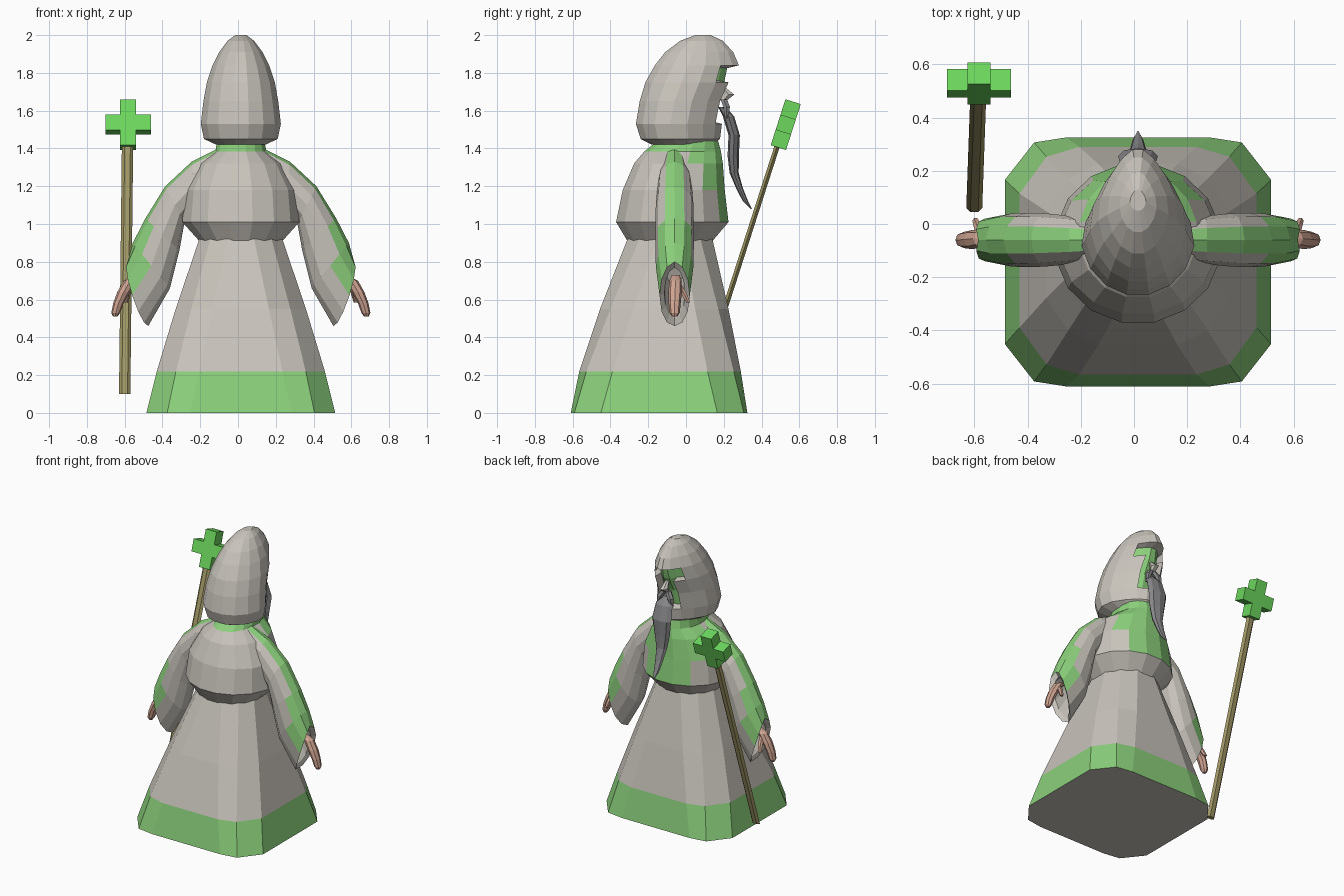
import bpy, bmesh, math
from mathutils import Vector, Matrix

if "Cube" in bpy.data.objects:
    bpy.data.objects.remove(bpy.data.objects["Cube"])

CX = 0.015  # body centre line


def material(name, rgb):
    m = bpy.data.materials.new(name)
    m.diffuse_color = (*rgb, 1)
    m.use_nodes = True
    m.node_tree.nodes["Principled BSDF"].inputs["Base Color"].default_value = m.diffuse_color
    return m


GREY = material("grey_cloth", (0.58, 0.55, 0.50))
GREEN = material("green_trim", (0.26, 0.63, 0.20))
BRIGHT = material("bright_green", (0.15, 0.68, 0.11))
SKIN = material("skin", (0.64, 0.38, 0.29))
WOOD = material("wood", (0.35, 0.31, 0.13))
BEARD = material("beard_grey", (0.24, 0.24, 0.25))


def finish(bm, name, mats):
    bmesh.ops.recalc_face_normals(bm, faces=bm.faces)
    me = bpy.data.meshes.new(name)
    bm.to_mesh(me)
    bm.free()
    for m in mats:
        me.materials.append(m)
    ob = bpy.data.objects.new(name, me)
    bpy.context.collection.objects.link(ob)
    return ob


def loft(rings, rule=None):
    """Skin closed rings of points; rule(ring, step, centre) gives the material."""
    bm = bmesh.new()
    vs = [[bm.verts.new(p) for p in r] for r in rings]
    n = len(rings[0])
    for i in range(len(rings) - 1):
        for j in range(n):
            k = (j + 1) % n
            f = bm.faces.new((vs[i][j], vs[i][k], vs[i + 1][k], vs[i + 1][j]))
            if rule:
                f.material_index = int(rule(i, j, f.calc_center_median()))
    bm.faces.new(vs[0][::-1])
    bm.faces.new(vs[-1])
    return bm


def oval(z, hx, y0, y1, n=16, narrow=0.0):
    """Level oval ring, optionally narrowed towards the face side (+y)."""
    pts = []
    for j in range(n):
        t = 2 * math.pi * (j + 0.5) / n
        w = hx * (1 - narrow * max(0, math.sin(t)))
        k = math.sin(t) / math.cos(math.pi / n)
        pts.append((CX + w * math.cos(t) / math.cos(math.pi / n),
                    (y0 + y1) / 2 + (y1 - y0) / 2 * k, z))
    return pts


def tube(name, path, mat, n=8):
    """Tapered tube through (x, y, z, rx, ry), level rings."""
    rings = [[(x + rx * math.cos(2 * math.pi * j / n),
               y + ry * math.sin(2 * math.pi * j / n), z) for j in range(n)]
             for x, y, z, rx, ry in path]
    return finish(loft(rings), name, [mat])


# Skirt: square hem with cut corners, turning round at the waist
HEM = [(1, 0.66), (0.78, 0.96), (0.54, 1)]
WAIST = [(1, 0.3), (0.74, 0.72), (0.32, 1)]


def skirt_ring(z, hx, y0, y1, f):
    q = [((1 - f) * a[0] + f * b[0], (1 - f) * a[1] + f * b[1]) for a, b in zip(HEM, WAIST)]
    full = (q + [(-x, y) for x, y in q[::-1]] + [(-x, -y) for x, y in q]
            + [(x, -y) for x, y in q[::-1]])
    return [(CX + hx * x, (y0 + y1) / 2 + (y1 - y0) / 2 * y, z) for x, y in full]


skirt = [skirt_ring(0, 0.50, -0.61, 0.325, 0), skirt_ring(0.22, 0.445, -0.565, 0.29, 0.2),
         skirt_ring(0.55, 0.345, -0.455, 0.225, 0.5), skirt_ring(0.92, 0.22, -0.31, 0.14, 1)]
finish(loft(skirt, lambda i, j, c: i == 0), "skirt", [GREY, GREEN])

# Torso with overhanging waist, green collar and chest panel
torso = [oval(0.91, 0.22, -0.31, 0.14), oval(1.01, 0.31, -0.37, 0.225),
         oval(1.18, 0.295, -0.335, 0.205), oval(1.32, 0.22, -0.275, 0.195),
         oval(1.385, 0.135, -0.22, 0.185), oval(1.44, 0.125, -0.15, 0.17)]


def torso_rule(i, j, c):
    if i == 4:
        return True
    side = 0.21 if i >= 2 else 0.14
    return i >= 1 and c.y > 0.02 and abs(c.x - CX) < side


finish(loft(torso, torso_rule), "torso", [GREY, GREEN])

# Hood: leaning forward, narrowed at the front, with a sunken face opening
hood_rows = [(1.42, 0.13, -0.18, 0.15), (1.45, 0.195, -0.24, 0.18), (1.53, 0.212, -0.265, 0.19),
             (1.65, 0.198, -0.245, 0.215), (1.75, 0.18, -0.215, 0.262), (1.84, 0.15, -0.165, 0.28),
             (1.91, 0.115, -0.11, 0.25), (1.97, 0.07, -0.03, 0.195), (2.0, 0.03, 0.05, 0.13)]
bm = loft([oval(*r, narrow=0.35) for r in hood_rows])
opening = [f for f in bm.faces if 1.5 < f.calc_center_median().z < 1.82
           and f.calc_center_median().y > 0.1 and abs(f.calc_center_median().x - CX) < 0.1]
bmesh.ops.recalc_face_normals(bm, faces=bm.faces)
bmesh.ops.inset_region(bm, faces=opening, thickness=0.015, depth=0)
for f in opening:
    f.material_index = 1
for v in {v for f in opening for v in f.verts}:
    v.co.y -= 0.06
finish(bm, "hood", [GREY, GREEN])

# Nose, moustache and beard
tube("nose", [(CX, 0.19, 1.73, 0.012, 0.012), (CX, 0.225, 1.685, 0.026, 0.035),
              (CX, 0.2, 1.655, 0.02, 0.02)], GREY, 6)
for s in (-1, 1):
    tube("moustache", [(CX + s * 0.015, 0.2, 1.66, 0.02, 0.02),
                       (CX + s * 0.04, 0.215, 1.62, 0.025, 0.02),
                       (CX + s * 0.055, 0.215, 1.56, 0.008, 0.01)], BEARD, 6)
tube("beard", [(CX, 0.19, 1.62, 0.04, 0.02), (CX, 0.225, 1.57, 0.065, 0.03),
               (CX, 0.255, 1.47, 0.075, 0.03), (CX, 0.25, 1.36, 0.06, 0.03),
               (CX, 0.255, 1.27, 0.042, 0.024), (CX, 0.283, 1.19, 0.03, 0.018),
               (CX, 0.315, 1.12, 0.02, 0.014), (CX, 0.345, 1.08, 0.004, 0.004)], BEARD)

# Sleeves: (outer x, z), (inner x, z), half depth, forward bulge of the section
SLEEVE = [((0.11, 1.405), (0.11, 1.20), 0.07, 0), ((0.26, 1.33), (0.24, 1.08), 0.09, 0),
          ((0.40, 1.20), (0.30, 1.0), 0.10, 0), ((0.505, 1.03), (0.325, 0.86), 0.102, 0),
          ((0.572, 0.90), (0.375, 0.66), 0.10, 0), ((0.60, 0.80), (0.49, 0.46), 0.08, 0.03),
          ((0.575, 0.77), (0.495, 0.50), 0.055, 0.02), ((0.50, 0.85), (0.42, 0.68), 0.05, 0)]
N = 12


def sleeve_ring(s, outer, inner, hy, bulge):
    mx, mz = (outer[0] + inner[0]) / 2, (outer[1] + inner[1]) / 2
    ax, az = (outer[0] - inner[0]) / 2, (outer[1] - inner[1]) / 2
    pts = []
    for j in range(N):
        t = 2 * math.pi * j / N
        b = bulge * abs(math.sin(t))
        pts.append((CX + s * (mx + ax * math.cos(t) + b), -0.06 + hy * math.sin(t),
                    mz + az * math.cos(t) - b * 0.3))
    return pts


def sleeve_rule(i, j, c):
    limit = (0.9, 0.9, 0.9, 0.6, 0.2, 9, 9)[i]
    return math.cos(2 * math.pi * (j + 0.5) / N) > limit


for s, side in ((-1, "left"), (1, "right")):
    rings = [sleeve_ring(s, *row) for row in SLEEVE]
    finish(loft(rings, sleeve_rule), side + "_sleeve", [GREY, GREEN])
    # Hand with a thumb
    hx = lambda x: CX + s * x
    tube(side + "_hand", [(hx(0.54), -0.055, 0.73, 0.02, 0.02), (hx(0.585), -0.055, 0.70, 0.035, 0.032),
                          (hx(0.62), -0.058, 0.64, 0.034, 0.036), (hx(0.648), -0.06, 0.58, 0.028, 0.032),
                          (hx(0.662), -0.06, 0.53, 0.024, 0.027),
                          (hx(0.665), -0.06, 0.51, 0.012, 0.015)], SKIN)
    tube(side + "_thumb", [(hx(0.59), -0.04, 0.68, 0.018, 0.018), (hx(0.60), -0.01, 0.63, 0.017, 0.017),
                           (hx(0.61), 0.012, 0.585, 0.012, 0.012)], SKIN, 6)

# Staff: leaning shaft with a cross on top
low, top = Vector((-0.60, 0.06, 0.10)), Vector((-0.585, 0.482, 1.41))
tube("staff_shaft", [(*low, 0.03, 0.017), (*top, 0.03, 0.017)], WOOD, 6)

tilt = Matrix.Translation((-0.582, 0.528, 1.526)) @ Matrix.Rotation(-math.atan2(0.42, 1.31), 4, 'X')
bm = bmesh.new()
h = 0.0425
bmesh.ops.create_cube(bm, size=2 * h)
for axis, reach in ((Vector((1, 0, 0)), 0.078), (Vector((0, 0, 1)), 0.085)):
    for s in (-1, 1):
        # extend each arm out of the centre block
        f = next(f for f in bm.faces if f.normal.dot(axis * s) > 0.9)
        new = bmesh.ops.extrude_face_region(bm, geom=[f])
        for v in [g for g in new["geom"] if isinstance(g, bmesh.types.BMVert)]:
            v.co += axis * s * reach
        bmesh.ops.delete(bm, geom=[f], context='FACES_ONLY')
        bm.normal_update()
bm.transform(tilt)
finish(bm, "staff_cross", [BRIGHT])
